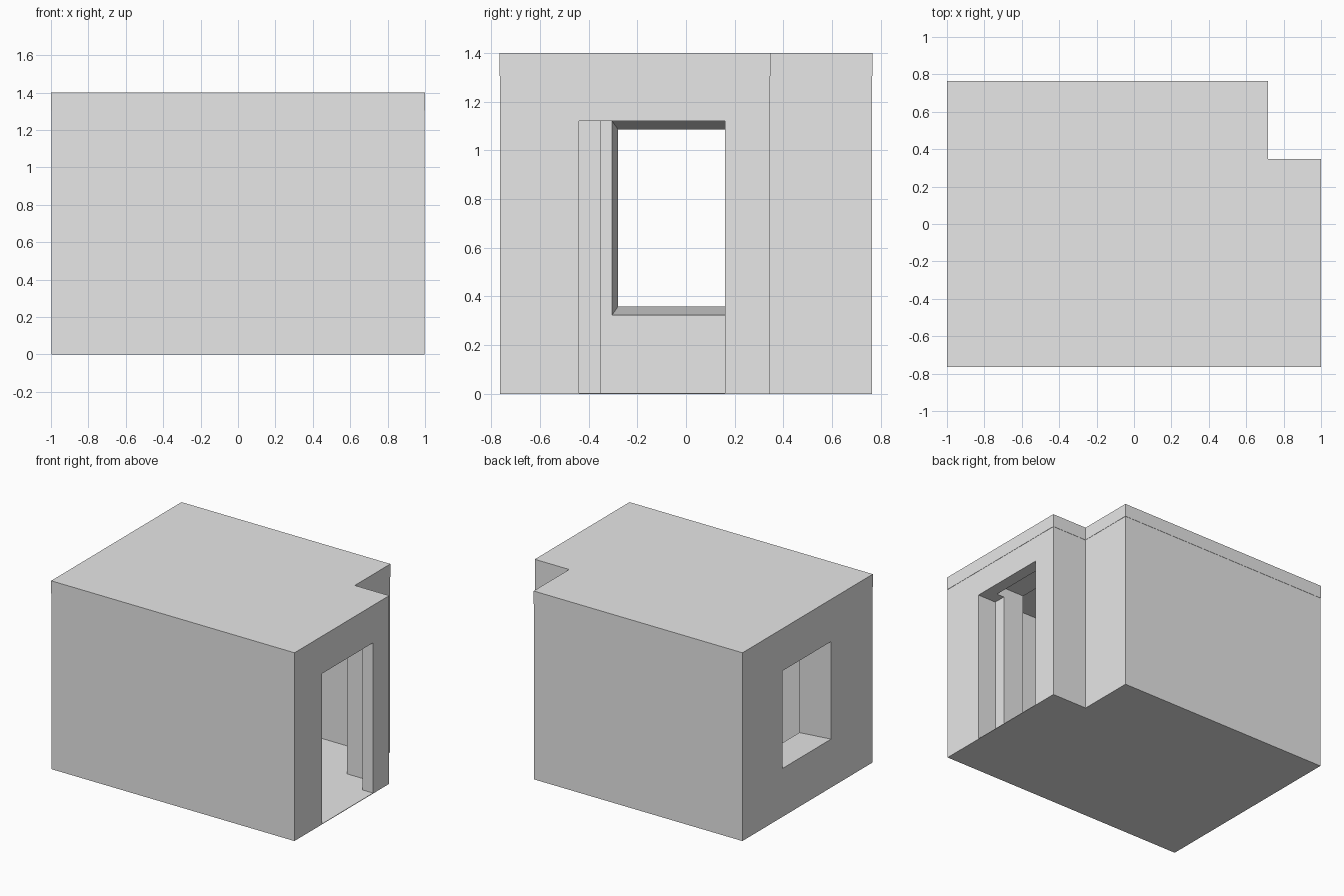
import bpy, bmesh

if "Cube" in bpy.data.objects:
    bpy.data.objects.remove(bpy.data.objects["Cube"])

material = bpy.data.materials.new("plaster grey")
material.diffuse_color = (0.8, 0.8, 0.8, 1)
material.use_nodes = True
material.node_tree.nodes["Principled BSDF"].inputs["Base Color"].default_value = material.diffuse_color


def make_object(name, bm):
    bmesh.ops.recalc_face_normals(bm, faces=bm.faces)
    mesh = bpy.data.meshes.new(name)
    bm.to_mesh(mesh)
    bm.free()
    mesh.materials.append(material)
    obj = bpy.data.objects.new(name, mesh)
    bpy.context.collection.objects.link(obj)
    return obj


def prism(name, outline, z0, z1):
    bm = bmesh.new()
    base = bm.faces.new([bm.verts.new((x, y, z0)) for x, y in outline])
    top = bmesh.ops.extrude_face_region(bm, geom=[base])["geom"]
    for v in top:
        if isinstance(v, bmesh.types.BMVert):
            v.co.z = z1
    return make_object(name, bm)


def notched(inset):
    """Plan of the building: a rectangle with its back right corner cut out."""
    x, y, nx, ny = 1 - inset, 0.765 - inset, 0.717 - inset, 0.347 - inset
    return [(-x, -y), (x, -y), (x, ny), (nx, ny), (nx, y), (-x, y)]


def box(name, x0, x1, y0, y1, z0, z1):
    return prism(name, [(x0, y0), (x1, y0), (x1, y1), (x0, y1)], z0, z1)


# Solid wall block and the roof slab with a hairline overhang
walls = prism("walls", notched(0.002), 0, 1.305)
roof = prism("roof_slab", notched(0), 1.305, 1.4)

FLOOR = 0.004
# Room, recess behind the doorway, and the doorway
cutters = [
    box("room_cutter", -0.72, 0.68, -0.675, 0.675, FLOOR, 1.5),
    box("recess_cutter", 0.6, 0.91, -0.35, 0.31, FLOOR, 1.19),
    box("door_cutter", 0.85, 1.1, -0.44, 0.16, FLOOR, 1.12),
]

# Splayed window: wider on the room side, reaching past both wall faces
window = box("window_cutter", -1.05, -0.67, -0.30, 0.31, 0.33, 1.12)
for v in window.data.vertices:
    depth = (v.co.x + 0.72) / -0.28
    v.co.y = 0.006 + (0.309 - 0.025 * depth) * (1 if v.co.y > 0 else -1)
    v.co.z = 0.722 + (0.398 - 0.036 * depth) * (1 if v.co.z > 0.7 else -1)
cutters.append(window)

# Cut the openings out of the walls
bpy.context.view_layer.objects.active = walls
for cutter in cutters:
    cutter.hide_render = True
    mod = walls.modifiers.new(cutter.name, "BOOLEAN")
    mod.operation = "DIFFERENCE"
    mod.solver = "EXACT"
    mod.object = cutter
    bpy.ops.object.modifier_apply(modifier=mod.name)
    bpy.data.objects.remove(cutter)
